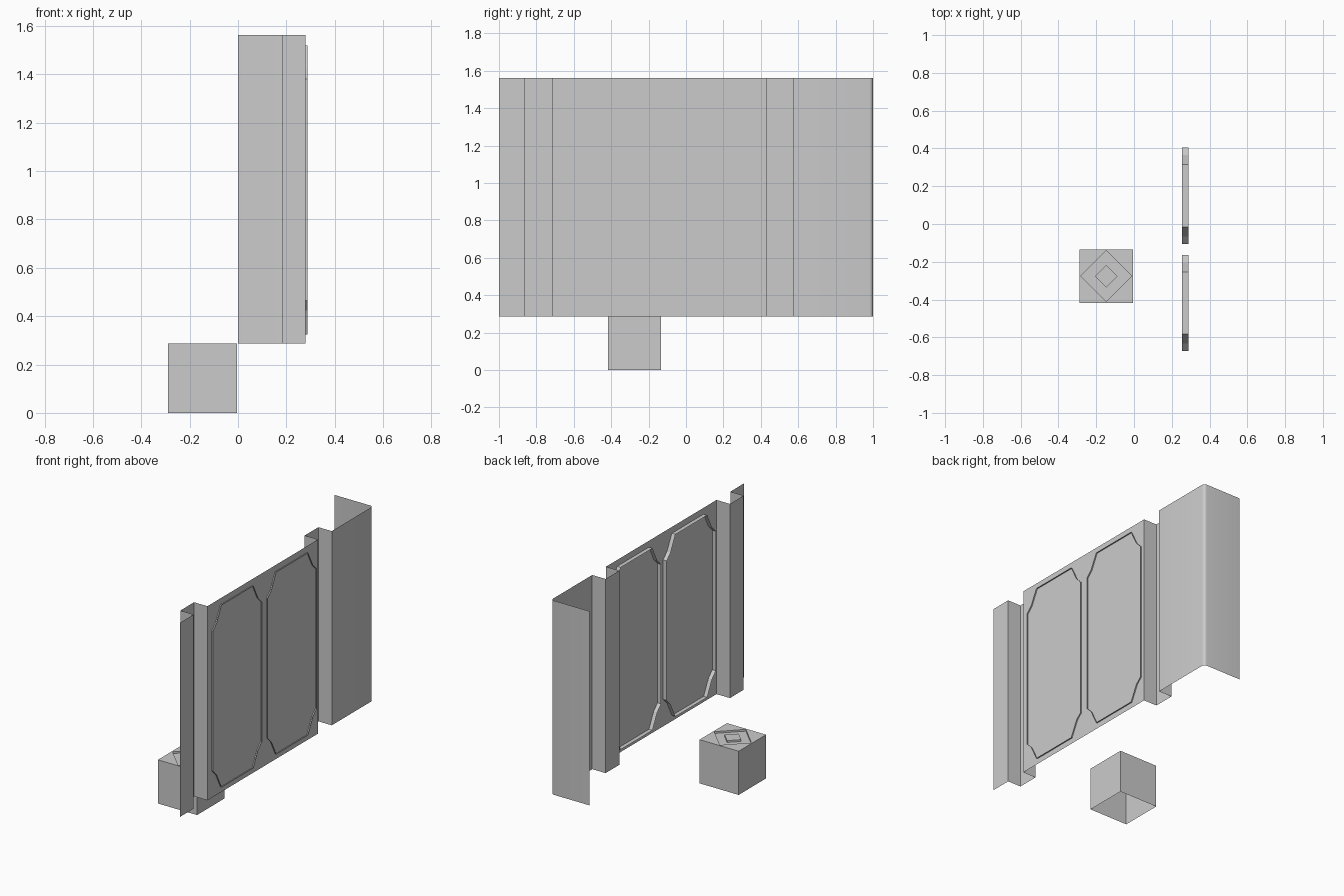
import bpy, bmesh
from math import sin, cos, pi

if "Cube" in bpy.data.objects:
    bpy.data.objects.remove(bpy.data.objects["Cube"])


def make_object(name, bm, smooth=False):
    bmesh.ops.recalc_face_normals(bm, faces=bm.faces[:])
    mesh = bpy.data.meshes.new(name)
    bm.to_mesh(mesh)
    bm.free()
    ob = bpy.data.objects.new(name, mesh)
    bpy.context.collection.objects.link(ob)
    if smooth:
        bpy.context.view_layer.objects.active = ob
        ob.select_set(True)
        bpy.ops.object.shade_smooth_by_angle()
        ob.select_set(False)
    return ob


def bridge(bm, a, b, closed=True):
    n = len(a)
    for i in range(n if closed else n - 1):
        j = (i + 1) % n
        bm.faces.new((a[i], a[j], b[j], b[i]))


def loop(bm, pts):
    return [bm.verts.new(p) for p in pts]


# Folded sheet wall: two channels and a rounded return flange
X, XI, R = 0.28, 0.183, 0.02
profile = [(X, -1), (X, -0.86), (XI, -0.86), (XI, -0.717), (X, -0.717),
           (X, 0.43), (XI, 0.43), (XI, 0.573), (X, 0.573)]
profile += [(X - R + R * cos(i * pi / 8), 1 - R + R * sin(i * pi / 8)) for i in range(5)]
profile.append((0, 1))
bm = bmesh.new()
bridge(bm, loop(bm, [(x, y, 0.287) for x, y in profile]),
       loop(bm, [(x, y, 1.562) for x, y in profile]), closed=False)
make_object("folded_wall", bm, smooth=True)

# Thin notched-corner rims standing through the wall
W, H, ZC = 0.255, 0.598, 0.922
corner = [(W, H - 0.14), (W - 0.04, H - 0.10), (W - 0.09, H)]
outline = []
for sy, sz in ((1, 1), (-1, 1), (-1, -1), (1, -1)):
    pts = [(sy * a, sz * b) for a, b in corner]
    outline += pts if sy * sz > 0 else pts[::-1]
for name, yc in (("panel_rim_left", -0.418), ("panel_rim_right", 0.15)):
    bm = bmesh.new()
    bridge(bm, loop(bm, [(0.254, yc + y, ZC + z) for y, z in outline]),
           loop(bm, [(0.288, yc + y, ZC + z) for y, z in outline]))
    make_object(name, bm)

# Open-bottomed box with a diamond groove in its top
CX, CY, S, T = -0.147, -0.276, 0.142, 0.287


def square(z, s):
    return [(CX + s * a, CY + s * b, z) for a, b in ((-1, -1), (1, -1), (1, 1), (-1, 1))]


def diamond(z, r):
    return [(CX + r * a, CY + r * b, z) for a, b in ((0, -1), (1, 0), (0, 1), (-1, 0))]


bm = bmesh.new()
base, top = loop(bm, square(0, S)), loop(bm, square(T, S))
bridge(bm, base, top)
outer = loop(bm, diamond(T, 0.135))
for i in range(4):
    j = (i + 1) % 4
    bm.faces.new((top[i], top[j], outer[i]))
    bm.faces.new((top[j], outer[j], outer[i]))
rings = [outer, loop(bm, diamond(T - 0.012, 0.135)),
         loop(bm, diamond(T - 0.012, 0.06)), loop(bm, diamond(T, 0.06))]
for a, b in zip(rings, rings[1:]):
    bridge(bm, a, b)
bm.faces.new(rings[-1])
make_object("box", bm)
